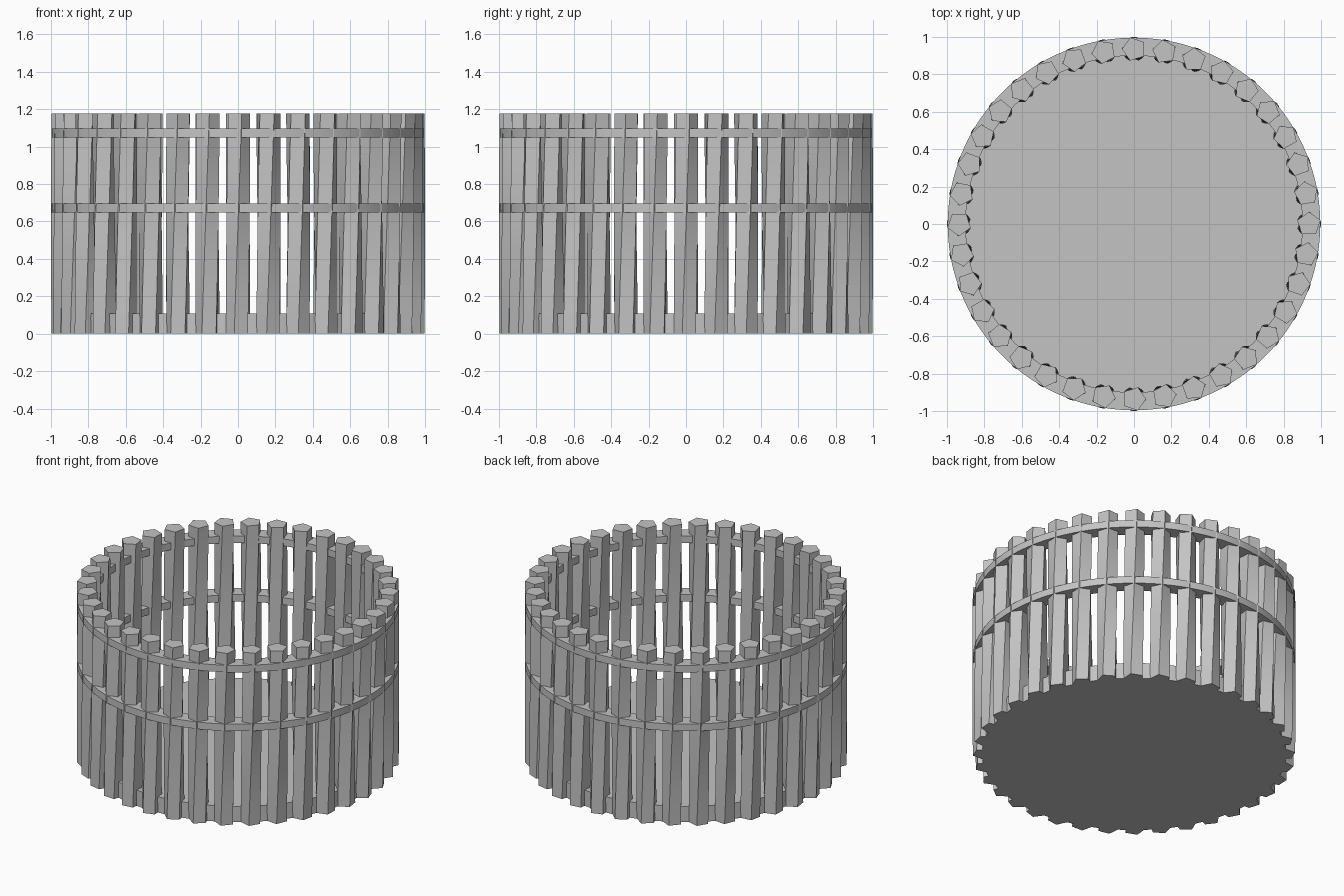
import bpy, bmesh
from math import sin, cos, pi, radians

cube = bpy.data.objects.get("Cube")
if cube:
    bpy.data.objects.remove(cube, do_unlink=True)

HEIGHT = 1.176
POSTS = 36
POST_RING = 0.935
POST_RADIUS = 0.065
TWIST = radians(36)
STEPS = 6

grey = bpy.data.materials.new("plain grey")
grey.use_nodes = True
colour = (0.55, 0.55, 0.55, 1)
grey.diffuse_color = colour
grey.node_tree.nodes["Principled BSDF"].inputs["Base Color"].default_value = colour


def finish(bm, name):
    bmesh.ops.recalc_face_normals(bm, faces=bm.faces)
    mesh = bpy.data.meshes.new(name)
    bm.to_mesh(mesh)
    bm.free()
    mesh.materials.append(grey)
    obj = bpy.data.objects.new(name, mesh)
    bpy.context.collection.objects.link(obj)
    bpy.ops.object.select_all(action='DESELECT')
    obj.select_set(True)
    bpy.context.view_layer.objects.active = obj
    bpy.ops.object.shade_smooth_by_angle(angle=radians(30))
    return obj


def bridge(bm, a, b):
    for i in range(len(a)):
        j = (i + 1) % len(a)
        bm.faces.new((a[i], a[j], b[j], b[i]))


def circle(bm, radius, z, sides, turn=0.0, x=0.0, y=0.0):
    return [bm.verts.new((x + radius * cos(turn + 2 * pi * i / sides),
                          y + radius * sin(turn + 2 * pi * i / sides), z))
            for i in range(sides)]


def twisted_post(index):
    # five-sided post, turning evenly from foot to top
    angle = 2 * pi * index / POSTS
    x, y = POST_RING * cos(angle), POST_RING * sin(angle)
    bm = bmesh.new()
    loops = []
    for s in range(STEPS + 1):
        t = s / STEPS
        loops.append(circle(bm, POST_RADIUS, HEIGHT * t, 5,
                            angle + TWIST * (t - 0.5), x, y))
    for low, high in zip(loops, loops[1:]):
        bridge(bm, low, high)
    bm.faces.new(loops[0])
    bm.faces.new(loops[-1])
    finish(bm, f"post_{index + 1}")


def hoop(name, low, high, inner=0.9, outer=0.996, sides=144):
    # flat band running through the posts
    bm = bmesh.new()
    loops = [circle(bm, r, z, sides) for r, z in
             ((outer, low), (outer, high), (inner, high), (inner, low))]
    for k in range(4):
        bridge(bm, loops[k], loops[(k + 1) % 4])
    finish(bm, name)


def disc(name, radius, low, high, sides=144):
    bm = bmesh.new()
    bottom, top = circle(bm, radius, low, sides), circle(bm, radius, high, sides)
    bridge(bm, bottom, top)
    bm.faces.new(bottom)
    bm.faces.new(top)
    finish(bm, name)


for n in range(POSTS):
    twisted_post(n)
hoop("lower_hoop", 0.647, 0.695)
hoop("upper_hoop", 1.048, 1.096)
disc("floor", 0.94, 0.0, 0.108)
